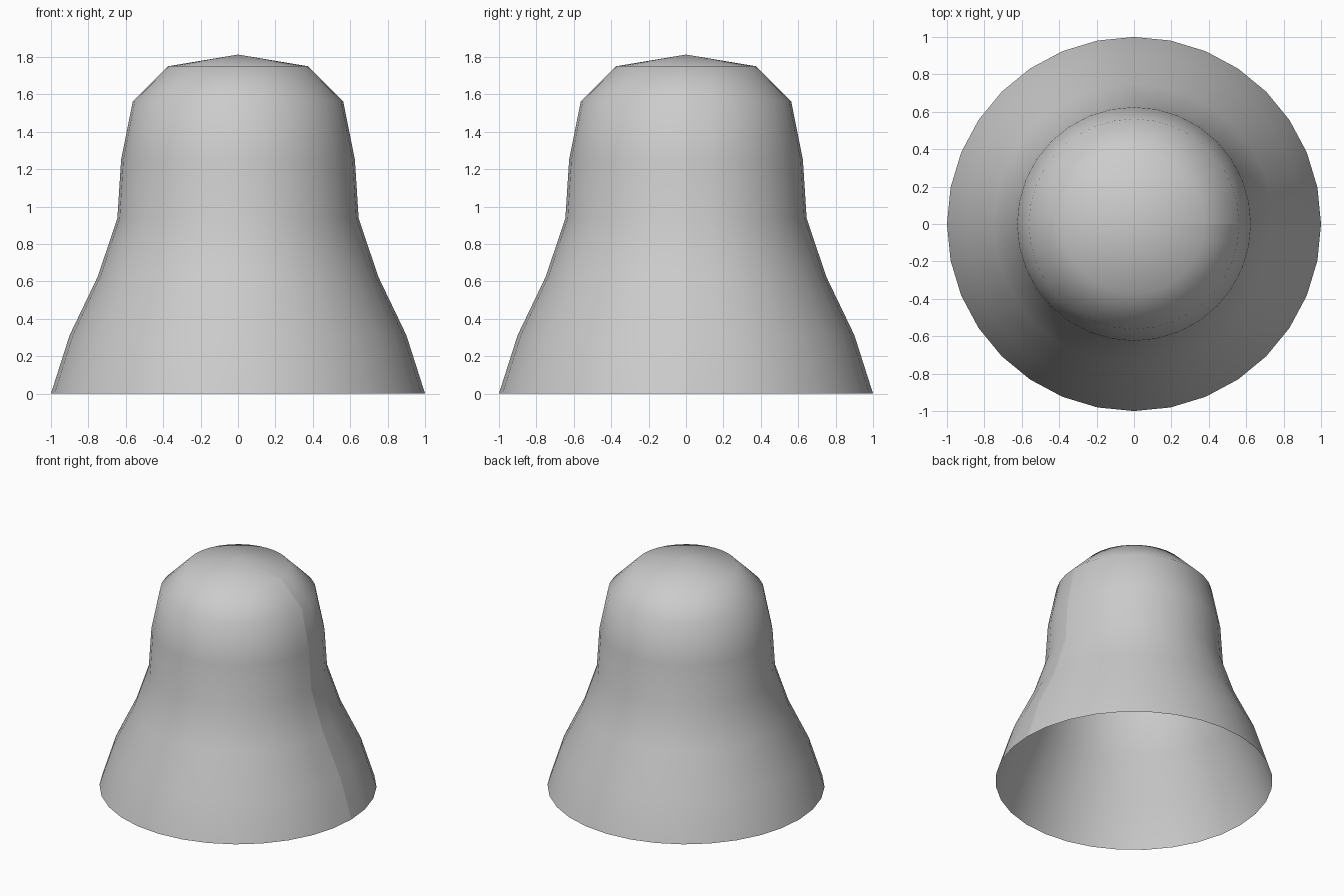
import bpy, bmesh, math
from mathutils import Matrix

if "Cube" in bpy.data.objects:
    bpy.data.objects.remove(bpy.data.objects["Cube"])

SIDES = 32
# Bell outline from the open rim up to the tip: (radius, height)
PROFILE = [(1.0, 0.0), (0.9, 0.3125), (0.75, 0.625), (0.645, 0.9375),
           (0.625, 1.25), (0.5625, 1.5625), (0.375, 1.75), (0.0, 1.8125)]

# Revolve the outline into a thin open-bottomed shell
bm = bmesh.new()
verts = [bm.verts.new((r, 0, z)) for r, z in PROFILE]
edges = [bm.edges.new(pair) for pair in zip(verts, verts[1:])]
bmesh.ops.spin(bm, geom=verts + edges, cent=(0, 0, 0), axis=(0, 0, 1),
               angle=math.tau, steps=SIDES, use_duplicate=False)
bmesh.ops.remove_doubles(bm, verts=bm.verts, dist=1e-4)
bmesh.ops.recalc_face_normals(bm, faces=bm.faces)

# Make sure the outside is the front of the shell
f = max(bm.faces, key=lambda f: f.calc_center_median().xy.length)
if f.normal.xy.dot(f.calc_center_median().xy) < 0:
    bmesh.ops.reverse_faces(bm, faces=bm.faces)

# Smooth shading, with one visible seam down the +x side
for f in bm.faces:
    f.smooth = True
for e in bm.edges:
    if all(abs(v.co.y) < 1e-4 and v.co.x > -1e-4 for v in e.verts):
        e.smooth = False

mesh = bpy.data.meshes.new("bell_shell")
bm.to_mesh(mesh)
bm.free()
bell = bpy.data.objects.new("bell_shell", mesh)
bpy.context.collection.objects.link(bell)
